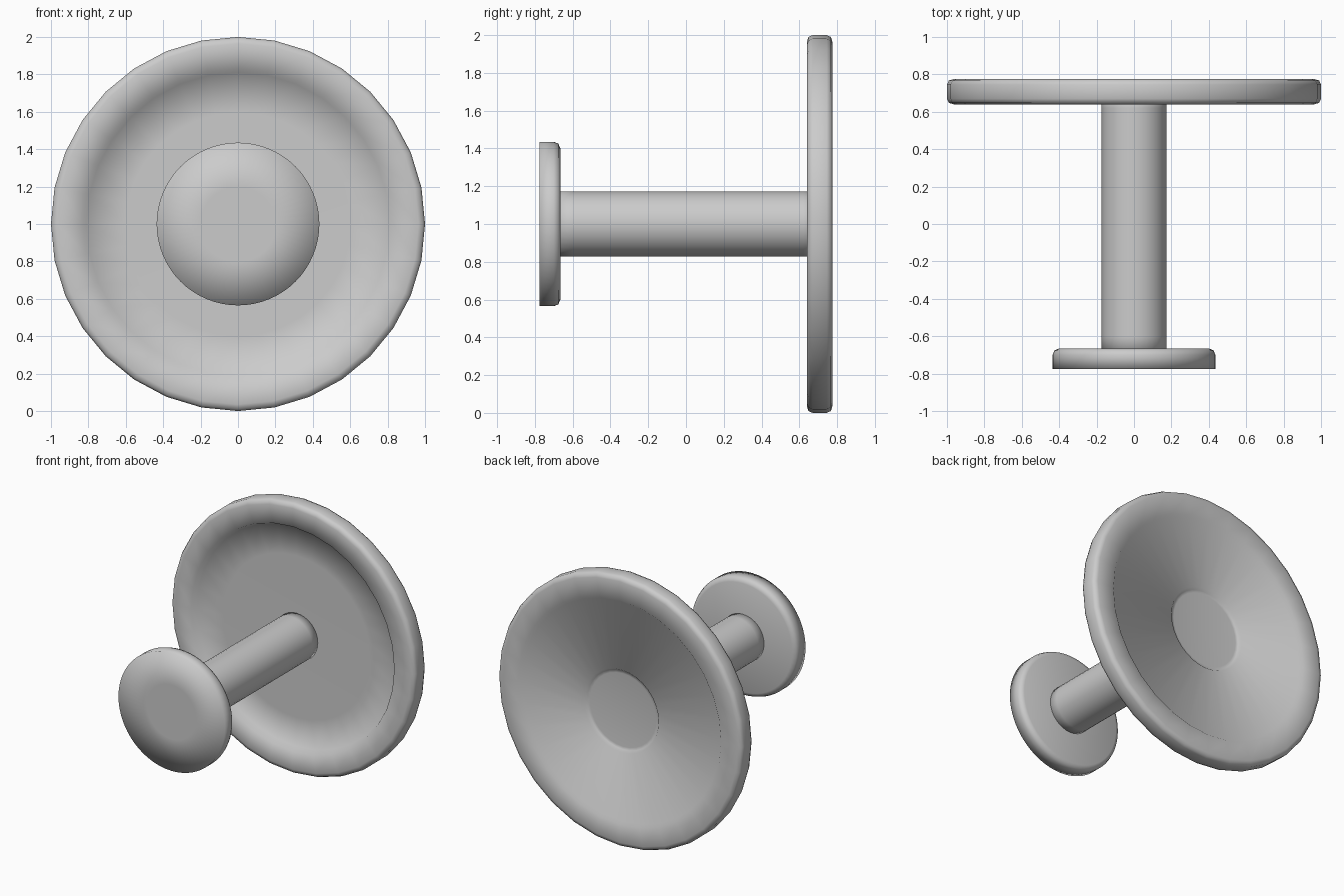
import bpy, bmesh, math

if "Cube" in bpy.data.objects:
    bpy.data.objects.remove(bpy.data.objects["Cube"])


def lathe(name, profile, sides):
    """Spin (radius, y) points around the y-parallel axis at z = 1."""
    bm = bmesh.new()
    rings = []
    for r, y in profile:
        if r == 0:
            rings.append([bm.verts.new((0, y, 1))])
        else:
            rings.append([bm.verts.new((r * math.sin(2 * math.pi * i / sides), y,
                                        1 + r * math.cos(2 * math.pi * i / sides)))
                          for i in range(sides)])
    for a, b in zip(rings, rings[1:]):
        for i in range(sides):
            j = (i + 1) % sides
            if len(a) == 1:
                bm.faces.new((a[0], b[i], b[j]))
            elif len(b) == 1:
                bm.faces.new((a[i], a[j], b[0]))
            else:
                bm.faces.new((a[i], a[j], b[j], b[i]))
    bmesh.ops.recalc_face_normals(bm, faces=bm.faces[:])
    for f in bm.faces:
        f.smooth = True
    mesh = bpy.data.meshes.new(name)
    bm.to_mesh(mesh)
    bm.free()
    ob = bpy.data.objects.new(name, mesh)
    bpy.context.collection.objects.link(ob)
    return ob


# Large round plate: dished front, shallow recess and centre dimple at the back
lathe("back_plate", [
    (0, 0.685), (0.60, 0.685), (0.81, 0.68), (0.83, 0.64),
    (0.965, 0.64), (0.99, 0.648), (1.0, 0.67),
    (1.0, 0.745), (0.99, 0.767), (0.965, 0.775),
    (0.83, 0.775), (0.81, 0.757), (0.305, 0.755),
    (0.29, 0.738), (0.27, 0.735), (0, 0.735)], 32)

# Peg between the two discs
lathe("peg", [(0, -0.70), (0.173, -0.70), (0.173, -0.60),
              (0.173, 0.62), (0.173, 0.70), (0, 0.70)], 32)

# Small end cap: flat front, rounded back edge
lathe("end_cap", [
    (0, -0.775), (0.20, -0.775), (0.435, -0.775), (0.435, -0.70),
    (0.426, -0.676), (0.40, -0.665), (0, -0.665)], 64)
